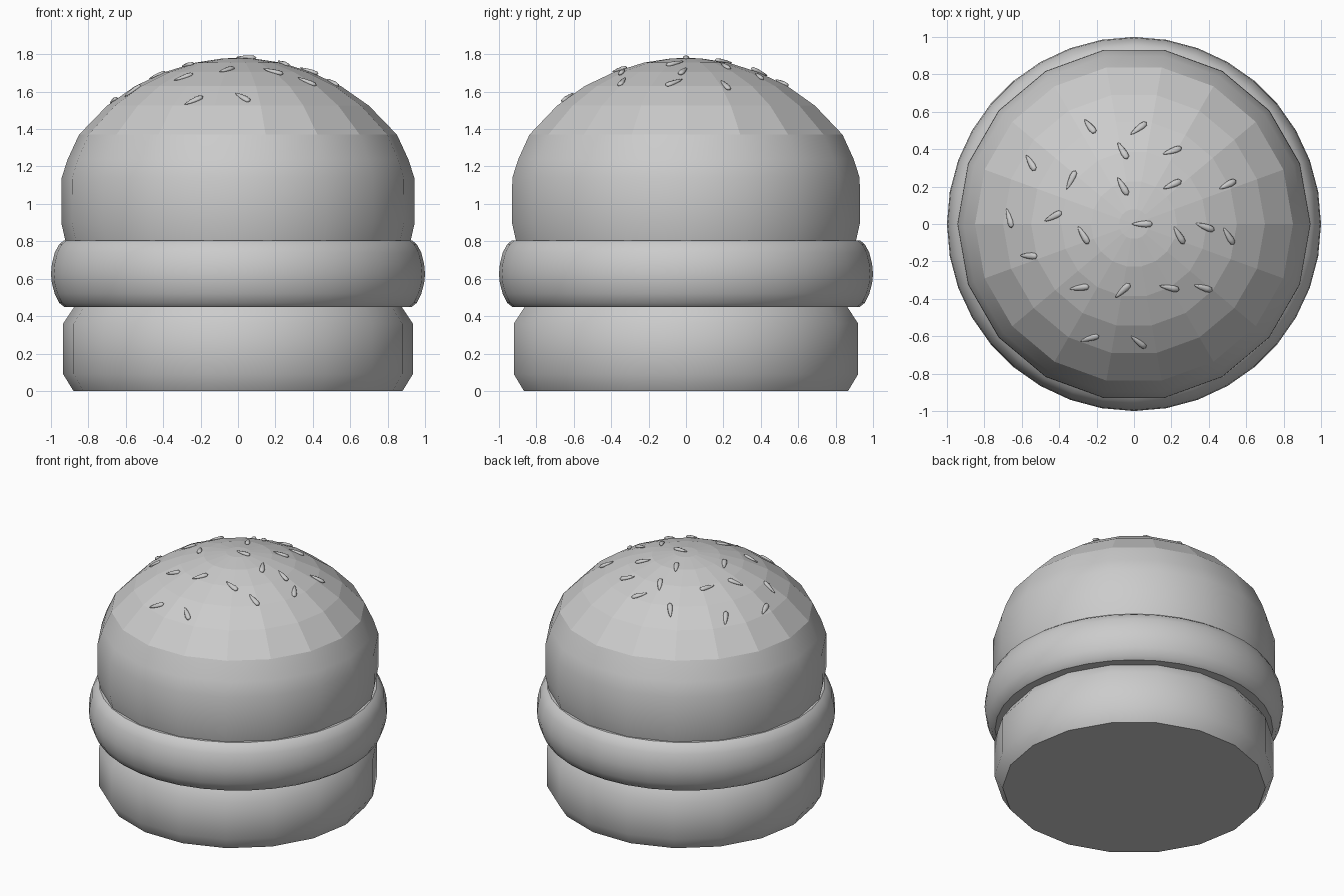
import bpy, bmesh, math
from mathutils import Vector, Matrix
from mathutils.bvhtree import BVHTree

if "Cube" in bpy.data.objects:
    bpy.data.objects.remove(bpy.data.objects["Cube"])


def lathe(name, profile, sides, smooth_below=99.0):
    """Closed solid of revolution; a zero radius makes a pole, other ends are capped."""
    bm = bmesh.new()
    rings = []
    for r, z in profile:
        if r == 0:
            rings.append([bm.verts.new((0, 0, z))])
        else:
            rings.append([bm.verts.new((r * math.cos(2 * math.pi * i / sides),
                                        r * math.sin(2 * math.pi * i / sides), z))
                          for i in range(sides)])
    for a, b in zip(rings, rings[1:]):
        for i in range(sides):
            j = (i + 1) % sides
            if len(b) == 1:
                f = bm.faces.new((a[i], a[j], b[0]))
            elif len(a) == 1:
                f = bm.faces.new((a[0], b[j], b[i]))
            else:
                f = bm.faces.new((a[i], a[j], b[j], b[i]))
            f.smooth = f.calc_center_median().z < smooth_below
    for ring in (rings[0], rings[-1]):
        if len(ring) > 1:
            bm.faces.new(ring)
    bmesh.ops.recalc_face_normals(bm, faces=bm.faces)
    tree = BVHTree.FromBMesh(bm)
    mesh = bpy.data.meshes.new(name)
    bm.to_mesh(mesh)
    bm.free()
    obj = bpy.data.objects.new(name, mesh)
    bpy.context.collection.objects.link(obj)
    return obj, tree


# Bottom bun: chamfered drum
lathe("bottom_bun", [(0.88, 0), (0.935, 0.09), (0.935, 0.36), (0.875, 0.45)], 18)

# Patty: bulging disc
lathe("patty", [(0.93, 0.45), (0.955, 0.47), (0.98, 0.52), (0.995, 0.575), (1.0, 0.625),
                (0.995, 0.68), (0.98, 0.74), (0.955, 0.785), (0.93, 0.805)], 36)

# Top bun: smooth wall with a faceted dome
_, dome = lathe("top_bun", [(0.92, 0.79), (0.945, 0.90), (0.943, 1.14), (0.91, 1.24),
                            (0.85, 1.37), (0.70, 1.525), (0.55, 1.63), (0.39, 1.705),
                            (0.23, 1.755), (0.08, 1.778), (0, 1.78)], 18, 1.36)

# Sesame seeds: x, y, heading in degrees
seeds = [(-.235, .52, -55), (.025, .51, 40), (-.06, .39, -62), (.205, .39, 22),
         (-.55, .325, -55), (-.335, .235, 65), (-.06, .20, -60), (.205, .21, 25),
         (.50, .21, 27), (-.43, .04, 25), (-.665, .03, -70), (-.27, -.06, -58),
         (.045, 0, 0), (.24, -.06, -58), (.38, -.015, -20), (.505, -.065, -55),
         (-.56, -.17, 0), (-.29, -.34, 10), (-.06, -.355, 45), (.19, -.34, -15),
         (.37, -.34, -20), (-.235, -.61, 22), (.025, -.63, -45)]
# Teardrop profile, laid along local x and flattened
drop = [(0, -.057), (.007, -.045), (.014, -.015), (.018, .02), (.015, .044), (0, .055)]
lay = Matrix.Diagonal((1, 1, 0.65, 1)) @ Matrix.Rotation(math.pi / 2, 4, 'Y')
for n, (x, y, deg) in enumerate(seeds):
    seed, _ = lathe(f"sesame_seed_{n + 1}", drop, 8)
    hit, normal, _, _ = dome.ray_cast(Vector((x, y, 3)), Vector((0, 0, -1)))
    tilt = Vector((0, 0, 1)).rotation_difference(normal).to_matrix().to_4x4()
    turn = Matrix.Rotation(math.radians(deg), 4, 'Z')
    seed.data.transform(Matrix.Translation(hit + normal * 0.004) @ tilt @ turn @ lay)
